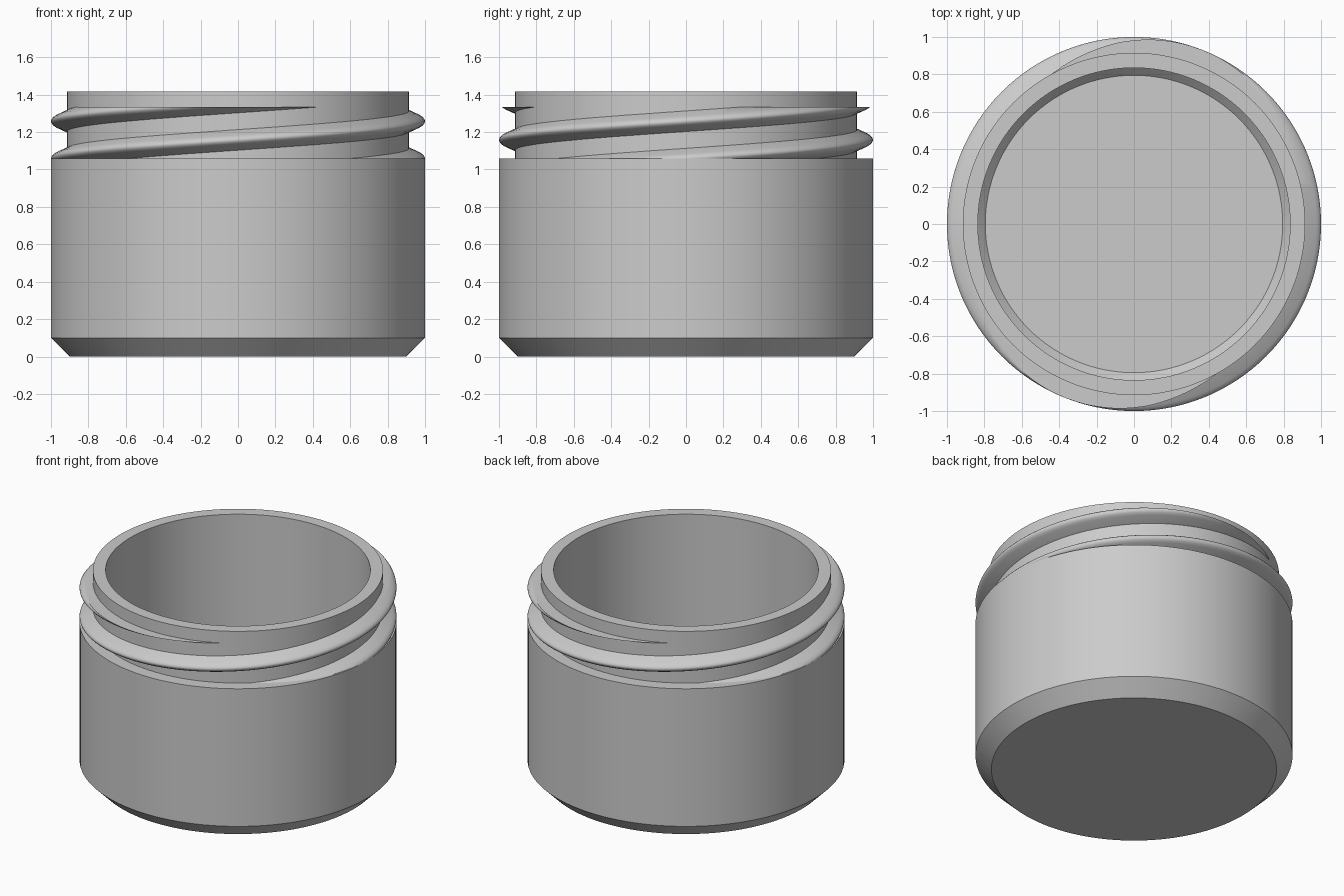
import bpy
import bmesh
from math import radians, cos, sin, pi
from mathutils import Vector

cube = bpy.data.objects.get("Cube")
if cube:
    bpy.data.objects.remove(cube)

# Heights shared by the parts
SHOULDER_Z = 1.058
THREAD_TOP_Z = 1.335
LEAD = 0.4

grey = bpy.data.materials.new("light_grey")
grey.use_nodes = True
colour = (0.6, 0.6, 0.6, 1)
grey.diffuse_color = colour
grey.node_tree.nodes["Principled BSDF"].inputs["Base Color"].default_value = colour


def finish(bm, name, angle):
    """Turn a bmesh into a smooth-shaded object with sharp edges kept."""
    bmesh.ops.recalc_face_normals(bm, faces=bm.faces[:])
    mesh = bpy.data.meshes.new(name)
    bm.to_mesh(mesh)
    bm.free()
    mesh.materials.append(grey)
    obj = bpy.data.objects.new(name, mesh)
    bpy.context.collection.objects.link(obj)
    bpy.ops.object.select_all(action='DESELECT')
    obj.select_set(True)
    bpy.context.view_layer.objects.active = obj
    bpy.ops.object.shade_smooth_by_angle(angle=radians(angle))
    return obj


def ring(bm, radius, z, count):
    return [bm.verts.new((radius * cos(2 * pi * i / count),
                          radius * sin(2 * pi * i / count), z)) for i in range(count)]


def bridge(bm, a, b, closed=True):
    n = len(a)
    for i in range(n if closed else n - 1):
        j = (i + 1) % n
        bm.faces.new((a[i], a[j], b[j], b[i]))


# Jar body: chamfered base, wall, shoulder, neck, rim and hollow inside
def make_jar():
    profile = [(0.9, 0), (1, 0.1), (1, SHOULDER_Z), (0.915, SHOULDER_Z),
               (0.915, 1.418), (0.835, 1.418), (0.835, 0.14), (0.795, 0.1)]
    bm = bmesh.new()
    rings = [ring(bm, r, z, 128) for r, z in profile]
    for a, b in zip(rings, rings[1:]):
        bridge(bm, a, b)
    bm.faces.new(rings[0])
    bm.faces.new(rings[-1])
    return finish(bm, "jar_body", 30)


# One screw thread: a rounded ridge swept up a helix, trimmed flat at both ends
def make_thread(name, turn):
    half = [(0.9, 0.062), (0.975, 0.028), (0.99, 0.018), (0.998, 0.008)]
    section = half + [(1, 0)] + [(r, -z) for r, z in reversed(half)]
    bm = bmesh.new()
    previous = None
    for degrees in range(-66, 319, 3):
        a = radians(degrees + turn)
        centre = SHOULDER_Z + LEAD * degrees / 360
        loop = [bm.verts.new((r * cos(a), r * sin(a), centre + z)) for r, z in section]
        if previous:
            bridge(bm, previous, loop)
        previous = loop
    for z, up in ((SHOULDER_Z, -1), (THREAD_TOP_Z, 1)):
        cut = bmesh.ops.bisect_plane(
            bm, geom=bm.verts[:] + bm.edges[:] + bm.faces[:], dist=1e-5,
            plane_co=Vector((0, 0, z)), plane_no=Vector((0, 0, up)), clear_outer=True)
        edges = [e for e in cut["geom_cut"] if isinstance(e, bmesh.types.BMEdge)]
        bmesh.ops.edgeloop_fill(bm, edges=edges)
    return finish(bm, name, 40)


make_jar()
for name, turn in (("screw_thread_a", 0), ("screw_thread_b", 180)):
    make_thread(name, turn)
